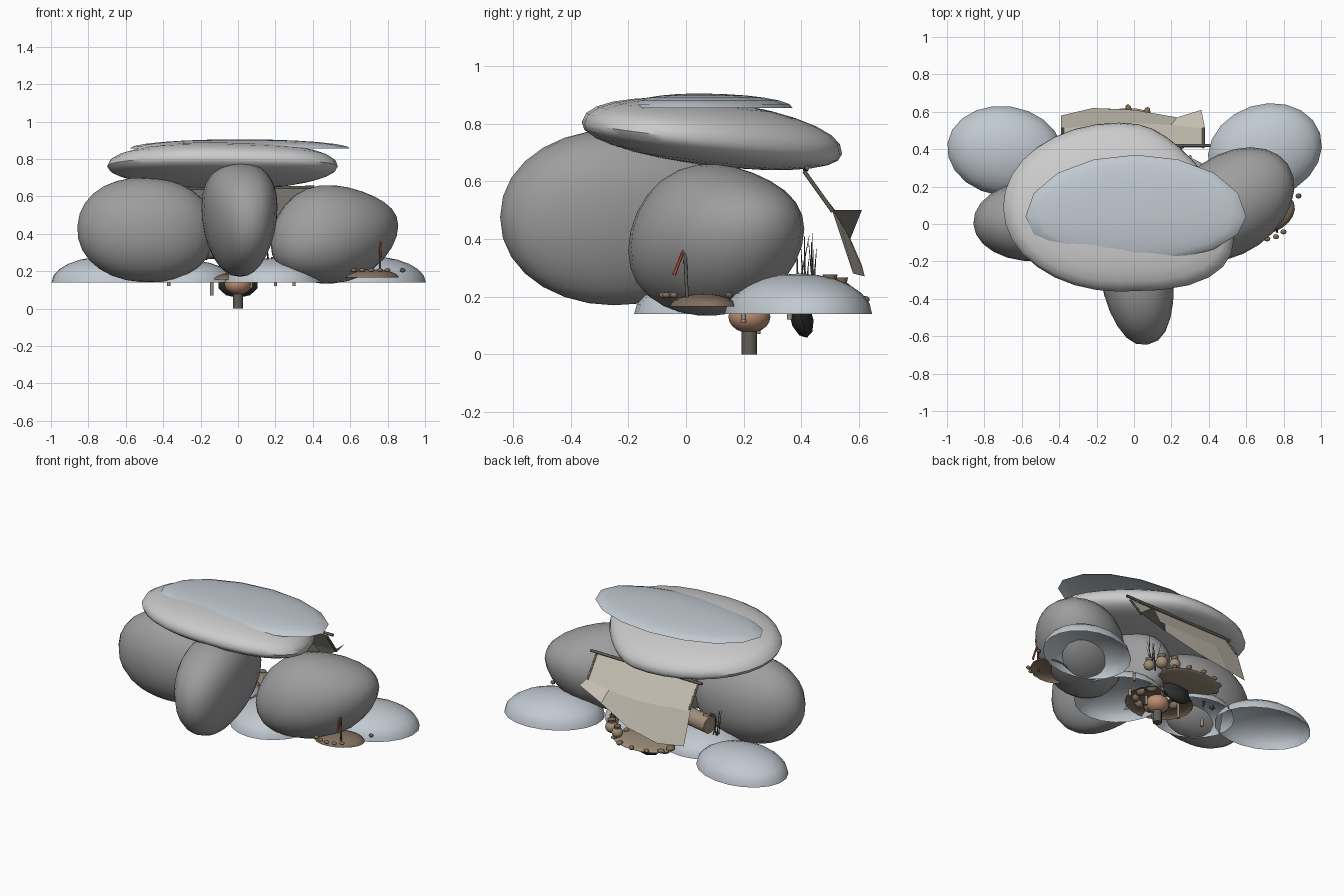
import bpy, bmesh, math, random
from mathutils import Vector, Matrix, Euler

random.seed(4)
cube = bpy.data.objects.get("Cube")
if cube:
    bpy.data.objects.remove(cube)


def material(name, r, g, b):
    m = bpy.data.materials.new(name)
    m.use_nodes = True
    m.diffuse_color = (r, g, b, 1)
    m.node_tree.nodes["Principled BSDF"].inputs["Base Color"].default_value = (r, g, b, 1)
    return m


STONE = material("stone", .34, .34, .34)
SNOW = material("snow", .53, .58, .63)
EARTH = material("earth", .22, .16, .11)
CANVAS = material("canvas", .56, .52, .44)
WOOD = material("wood", .12, .11, .09)
COPPER = material("copper", .5, .27, .17)
RED = material("red_cloth", .55, .1, .06)
HIDE = material("hide", .36, .28, .2)
CHAR = material("charcoal", .03, .03, .03)


def finish(name, bm, mat=None, smooth=True, angle=50):
    mesh = bpy.data.meshes.new(name)
    bmesh.ops.recalc_face_normals(bm, faces=bm.faces)
    bm.to_mesh(mesh)
    bm.free()
    ob = bpy.data.objects.new(name, mesh)
    bpy.context.collection.objects.link(ob)
    if mat:
        mesh.materials.append(mat)
    if smooth:
        bpy.ops.object.select_all(action="DESELECT")
        ob.select_set(True)
        bpy.context.view_layer.objects.active = ob
        bpy.ops.object.shade_smooth_by_angle(angle=math.radians(angle))
    return ob


def swell(a, power):
    """Signed power: below 1 makes a rounder shape boxier."""
    return math.copysign(abs(a) ** power, a)


def boulder(name, loc, size, rot=(0, 0, 0), shape=None, mat=None, segs=24, rings=14):
    """Ellipsoid whose unit sphere is first bent by an optional shape function."""
    bm = bmesh.new()
    bmesh.ops.create_uvsphere(bm, u_segments=segs, v_segments=rings, radius=1)
    turn = Euler([math.radians(a) for a in rot]).to_matrix()
    for v in bm.verts:
        p = shape(*v.co) if shape else v.co
        v.co = turn @ Vector(a * s for a, s in zip(p, size)) + Vector(loc)
    return finish(name, bm, mat)


def mound(name, loc, size, rot=0, mat=SNOW, segs=20, front=1):
    """Open half ellipsoid; front scales the -y half."""
    bm = bmesh.new()
    bmesh.ops.create_uvsphere(bm, u_segments=segs, v_segments=12, radius=1)
    bmesh.ops.delete(bm, geom=[v for v in bm.verts if v.co.z < -.01], context="VERTS")
    turn = Matrix.Rotation(math.radians(rot), 3, "Z")
    for v in bm.verts:
        if v.co.y < 0:
            v.co.y *= front
        v.co = turn @ Vector(a * s for a, s in zip(v.co, size)) + Vector(loc)
    return finish(name, bm, mat)


def rod(name, a, b, r, mat=WOOD, r2=None, segs=10):
    a, b = Vector(a), Vector(b)
    bm = bmesh.new()
    place = Matrix.Translation((a + b) / 2) @ (b - a).to_track_quat("Z", "Y").to_matrix().to_4x4()
    bmesh.ops.create_cone(bm, cap_ends=True, segments=segs, radius1=r,
                          radius2=r if r2 is None else r2, depth=(b - a).length, matrix=place)
    return finish(name, bm, mat, angle=40)


# Three standing boulders and the tilted capstone
boulder("right_boulder", (.515, .105, .397), (.375, .265, .262), (0, 0, 35),
        lambda x, y, z: (x, y, z * (1 - .12 * x) + .2 * x * (1 - z * z)), STONE)
boulder("left_boulder", (-.49, .02, .42), (.37, .22, .28), (0, 3, 3),
        lambda x, y, z: (swell(x, .92), y, swell(z, .95)), STONE)
boulder("front_boulder", (.01, -.25, .475), (.185, .4, .305), (0, 0, 9),
        lambda x, y, z: (swell(x, .85) * (1.02 + .22 * z), y * 1.2 if y > 0 else y,
                         swell(z, .95)), STONE)
boulder("capstone", (-.08, .09, .75), (.62, .455, .11), (-7, 1, 0),
        lambda x, y, z: (x ** .75 * (.92 - .34 * y) if x > 0 else x, y,
                         swell(z, .9) * (1.17 if z > 0 else .86)), segs=32)

# Snow on the capstone and around the foot
mound("snow_top", (.01, .04, .855), (.59, .33, .05), segs=16, front=.75)
mound("snow_left", (-.69, .39, .14), (.31, .24, .14), -8)
mound("snow_right", (.7, .39, .14), (.31, .25, .14), 18)
mound("snow_front", (.2, .1, .14), (.27, .28, .13))
mound("snow_back", (-.28, .22, .14), (.26, .24, .12))

# Folded canvas canopy: top, fold and hem rows
top = [(x, .41, .64) for x in (.38, .19, 0, -.2, -.39)]
fold = [(.38, .51, .5), (.2, .53, .48), (0, .54, .47), (-.2, .53, .48), (-.39, .51, .49)]
hem = [(.36, .61, .5), (.23, .57, .4), (0, .61, .31), (-.22, .62, .27), (-.39, .58, .28)]
bm = bmesh.new()
rows = [[bm.verts.new(p) for p in row] for row in (top, fold, hem)]
for r0, r1 in zip(rows, rows[1:]):
    for i in range(4):
        bm.faces.new((r0[i], r0[i + 1], r1[i + 1], r1[i]))
finish("canopy", bm, CANVAS, smooth=False)
rod("canopy_bar", (-.41, .415, .64), (.41, .42, .648), .009)
for side, x in (("right", .37), ("left", -.38)):
    rod(side + "_canopy_spar", (x, .41, .635), (x, .51, .495), .007)

# Hide floor with a border of stones, pots and a bedroll
boulder("hide_floor", (-.03, .49, .18), (.21, .13, .015), mat=HIDE)
for i in range(12):
    a = math.tau * i / 12
    s = random.uniform(.014, .024)
    boulder("floor_stone", (.2 * math.cos(a) - .03, .49 + .13 * math.sin(a), .19),
            (s * 1.3, s, s * .8), (0, 0, i * 40), mat=EARTH, segs=8, rings=6)
for x, y, r in ((.2, .5, .04), (.13, .54, .035), (.24, .43, .035)):
    boulder("pot", (x, y, .2 + r * .6), (r, r, r * .95), mat=HIDE, segs=14, rings=8)
    rod("pot_neck", (x, y, .2 + r * 1.3), (x, y, .2 + r * 1.9), r * .5, EARTH, r * .65)
rod("bedroll", (-.13, .25, .32), (-.38, .29, .31), .055, HIDE, segs=16)
for x in (-.17, -.35):
    rod("bedroll_strap", (x, .27, .317), (x - .02, .273, .316), .058, EARTH, segs=16)

# Trodden ground and fire pit with hanging copper bowl and its stem
mound("trodden_ground", (-.03, .2, .155), (.22, .19, .035), mat=EARTH)
for i in range(10):
    a = math.tau * i / 10
    boulder("fire_stone", (.13 * math.cos(a), .22 + .13 * math.sin(a), .17),
            (.035, .025, .025), (0, 0, i * 36 + 90), mat=EARTH, segs=8, rings=6)
boulder("fire_bowl", (0, .22, .13), (.073, .073, .056), mat=COPPER, segs=16, rings=10)
rod("fire_stem", (0, .22, 0), (0, .22, .085), .027, WOOD, segs=14)
boulder("charcoal_block", (0, .4, .13), (.11, .04, .075), (15, 0, 0), mat=CHAR, segs=8, rings=5)
for x, y, z in ((-.14, .25, .07), (-.37, .2, .12), (.2, .2, .12), (.07, .2, .11), (-.05, .24, .1), (.3, .36, .12)):
    rod("peg", (x, y, z), (x, y, .17), .009, HIDE)

# Earth patch beside the right boulder, with stones and a flagged stake
mound("earth_patch", (.71, .06, .165), (.155, .11, .045), 20, EARTH)
for i in range(7):
    a = math.radians(195 + i * 20)
    boulder("patch_stone", (.7 + .14 * math.cos(a), .05 + .13 * math.sin(a), .205),
            (.017, .014, .011), mat=EARTH, segs=8, rings=6)
boulder("loose_stone", (.88, .15, .205), (.016, .014, .012), mat=WOOD, segs=8, rings=6)
rod("stake", (.76, .005, .17), (.76, -.005, .38), .006)
rod("stake_flag", (.76, -.005, .37), (.765, -.042, .275), .004, RED, .007, segs=6)

# Dry grass tufts
for cx, cy in ((.2, .42), (-.38, .25)):
    for i in range(9):
        x, y = cx + random.uniform(-.05, .05), cy + random.uniform(-.035, .03)
        rod("grass_blade", (x, y, .23), (x + random.uniform(-.04, .04), y + random.uniform(-.02, .04),
            random.uniform(.32, .43)), .004, WOOD, .001, segs=4)
